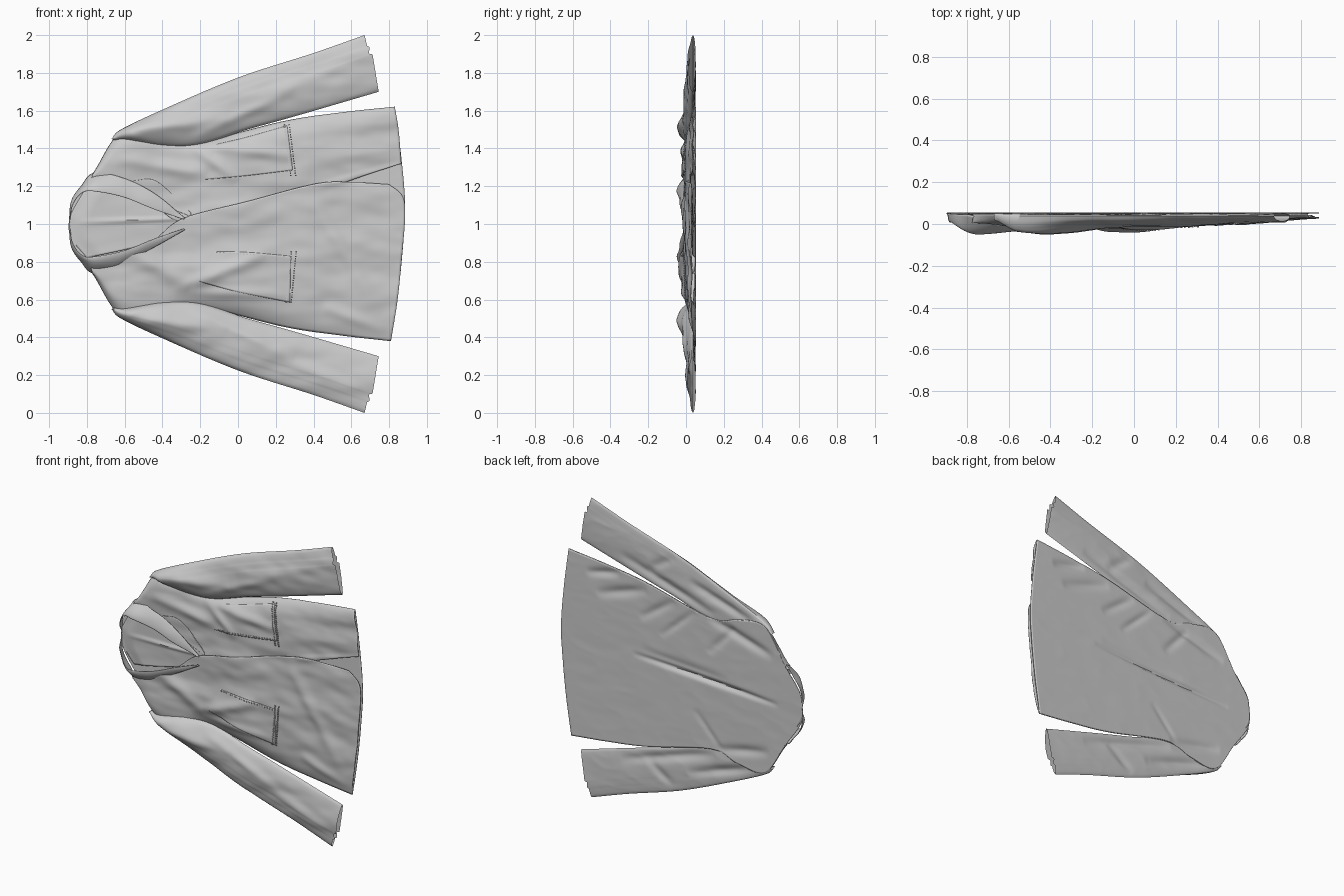
import bpy, bmesh, math
from mathutils import Vector, noise
from mathutils.bvhtree import BVHTree

if "Cube" in bpy.data.objects:
    bpy.data.objects.remove(bpy.data.objects["Cube"])


def mirror(pts):
    """Reflect (x, z) points across the jacket's centre line z = 1."""
    return [(x, 2 - z) for x, z in pts]


def curve(pts, n, smooth=True):
    """Evenly resample a polyline, optionally rounded with Catmull-Rom."""
    p = [Vector(q) for q in pts]
    if smooth and len(p) > 2:
        e = [2 * p[0] - p[1]] + p + [2 * p[-1] - p[-2]]
        fine = []
        for i in range(1, len(e) - 2):
            a, b, c, d = e[i - 1:i + 3]
            for k in range(12):
                t = k / 12
                fine.append(0.5 * (2 * b + (c - a) * t + (2 * a - 5 * b + 4 * c - d) * t * t
                                   + (3 * b - a - 3 * c + d) * t ** 3))
        p = fine + [p[-1]]
    acc = [0]
    for a, b in zip(p, p[1:]):
        acc.append(acc[-1] + (b - a).length)
    out, j = [], 0
    for i in range(n + 1):
        s = acc[-1] * i / n
        while j < len(p) - 2 and acc[j + 1] < s:
            j += 1
        out.append(p[j].lerp(p[j + 1], (s - acc[j]) / max(acc[j + 1] - acc[j], 1e-9)))
    return out


def cloth(name, low, high, left, right, layers, nu, nv, thick=0.004, smooth_ends=True):
    """Fill four edges with a cloth grid; each layer gives depth y(u, v, x, z)."""
    B, T = curve(low, nu), curve(high, nu)
    L, R = curve(left, nv, smooth_ends), curve(right, nv, smooth_ends)
    bm = bmesh.new()
    for depth in layers:
        g = []
        for i in range(nu + 1):
            u, row = i / nu, []
            for j in range(nv + 1):
                v = j / nv
                q = (B[i] * (1 - v) + T[i] * v + L[j] * (1 - u) + R[j] * u
                     - (B[0] * (1 - v) + T[0] * v) * (1 - u) - (B[nu] * (1 - v) + T[nu] * v) * u)
                y = max(-0.053, min(0.053, depth(u, v, q.x, q.y)))
                row.append(bm.verts.new((q.x, y, q.y)))
            g.append(row)
        for i in range(nu):
            for j in range(nv):
                bm.faces.new((g[i][j], g[i + 1][j], g[i + 1][j + 1], g[i][j + 1]))
    bmesh.ops.remove_doubles(bm, verts=bm.verts, dist=1e-5)
    bmesh.ops.recalc_face_normals(bm, faces=bm.faces)
    return finish(name, bm, thick)


def finish(name, bm, thick=0):
    me = bpy.data.meshes.new(name)
    bm.to_mesh(me)
    bm.free()
    ob = bpy.data.objects.new(name, me)
    bpy.context.collection.objects.link(ob)
    if thick:
        m = ob.modifiers.new("cloth_thickness", 'SOLIDIFY')
        m.thickness, m.offset = thick, 0
    bpy.context.view_layer.objects.active = ob
    ob.select_set(True)
    bpy.ops.object.shade_smooth_by_angle(angle=math.radians(40))
    ob.select_set(False)
    return ob


def crease(x, z, x0, z0, x1, z1, w, h):
    """Soft ridge of height h along a segment, fading out at both ends."""
    d, p = Vector((x1 - x0, z1 - z0)), Vector((x - x0, z - z0))
    t = max(0, min(1, p.dot(d) / d.length_squared))
    return h * math.sin(math.pi * t) ** .7 * math.exp(-((p - d * t).length / w) ** 2) if 0 < t < 1 else 0


def interp(x, table):
    for (a, ya), (b, yb) in zip(table, table[1:]):
        if x <= b:
            t = max(0, (x - a) / (b - a))
            return ya + (yb - ya) * t * t * (3 - 2 * t)
    return table[-1][1]


def ripple(x, z, amp, seed=0):
    return amp * noise.noise((x * 3 + z, z * 7 - x, seed)) + amp * .4 * noise.noise((x * 8, z * 16, seed))


# folds on the front, then dents in the back
FOLDS = [(-.65, 1.35, -.15, 1.26, .035, .016), (-.28, 1.43, .3, 1.36, .035, .018),
         (-.25, 1.42, .0, 1.23, .03, .014), (.3, 1.33, .88, 1.42, .045, .012),
         (.42, 1.20, .9, 1.32, .02, .008), (-.35, .64, .15, .84, .035, .018),
         (-.25, .67, -.6, .87, .04, .016), (-.3, .64, .3, .62, .03, .014),
         (.35, 1.2, .76, .52, .04, .012), (.45, .56, .78, .43, .03, .014)]
DENTS = [(-.72, .99, .36, 1.05, .016, .018), (-.35, 1.05, .3, 1.09, .03, .008),
         (-.68, 1.3, -.2, 1.44, .03, .016), (-.4, 1.42, -.2, 1.2, .025, .010),
         (-.1, 1.45, .15, 1.22, .02, .010), (.05, 1.48, .3, 1.3, .025, .012),
         (.25, 1.5, .62, 1.38, .03, .014), (.45, 1.56, .7, 1.5, .025, .014),
         (-.65, .66, -.25, .57, .03, .014), (-.3, .58, -.1, .8, .02, .006)]
DEPTH = [(-.78, .06), (-.6, .07), (-.36, .055), (0, .078), (.3, .065), (.6, .045), (.88, .033)]


def front_depth(edge, x, z):
    rise = 1 - math.exp(-edge / 0.10)
    bump = sum(crease(x, z, *f) for f in FOLDS) + ripple(x, z, .011)
    return .048 - rise * (interp(x, DEPTH) - .013 + bump)


def back_depth(u, v, x, z):
    return .052 - sum(crease(x, z, *d) for d in DENTS) - abs(ripple(x, z, .002, 5))


# body: full back, with side seams shared by the fronts
SIDE_HIGH = [(-.77, 1.26), (-.62, 1.485), (-.42, 1.48), (-.22, 1.435), (.25, 1.545), (.55, 1.59), (.83, 1.62)]
SIDE_LOW = mirror(SIDE_HIGH)
NECK = [(-.77, .74), (-.85, .85), (-.89, .93), (-.893, 1.03), (-.87, 1.13), (-.77, 1.26)]
HEM = [(.81, .38), (.85, .65), (.875, .9), (.885, 1.1), (.865, 1.35), (.83, 1.62)]
SIDE_LOW[-1] = HEM[0]
cloth("back_panel", SIDE_LOW, SIDE_HIGH, NECK, HEM, [back_depth], 130, 110)

# overlapping front panel and the one underneath
over = cloth("front_panel_over", SIDE_LOW,
             [(-.78, .77), (-.6, .83), (-.45, .91), (-.29, 1.03), (.05, 1.12), (.42, 1.215), (.62, 1.22), (.80, 1.21)],
             [SIDE_LOW[0], (-.78, .77)],
             [HEM[0], (.845, .6), (.87, .85), (.885, 1.05), (.87, 1.15), (.80, 1.21)],
             [lambda u, v, x, z: front_depth(v, x, z)], 130, 64)
under = cloth("front_panel_under",
              [(-.78, 1.23), (-.6, 1.18), (-.45, 1.11), (-.29, 1.01), (.05, 1.08), (.42, 1.17), (.65, 1.25), (.865, 1.32)],
              SIDE_HIGH, [(-.78, 1.23), (-.77, 1.26)], [(.865, 1.32), (.85, 1.5), (.83, 1.62)],
              [lambda u, v, x, z: front_depth(1 - v, x, z) + .012 * (1 - v)], 130, 50)
TREES = {k: BVHTree.FromPolygons([v.co for v in o.data.vertices], [p.vertices for p in o.data.polygons])
         for k, o in (("upper", under), ("lower", over))}


def on_chest(side, x, z):
    hit = TREES[side].ray_cast((x, -1, z), (0, 1, 0))[0]
    return hit.y if hit else .01


# visible lining behind the neck opening, with a centre seam
cloth("neck_lining", [(-.80, .82), (-.5, .89), (-.2, 1.0)], [(-.80, 1.2), (-.5, 1.14), (-.2, 1.04)],
      [(-.80, .82), (-.885, .93), (-.888, 1.04), (-.80, 1.2)], [(-.2, 1.0), (-.2, 1.04)],
      [lambda u, v, x, z: interp(u, [(0, .05), (.15, .036), (1, .022)])
       - crease(x, z, -.85, 1.01, -.25, 1.03, .012, .009) - ripple(x, z, .004)], 60, 36)

# sleeves: closed flattened tubes with a notched cuff
OUT = [(-.67, 1.45), (-.62, 1.50), (-.4, 1.605), (0, 1.775), (.4, 1.905), (.67, 2.0)]
INN = [(-.66, 1.445), (-.58, 1.44), (-.4, 1.412), (-.2, 1.42), (.05, 1.50), (.3, 1.57), (.745, 1.70)]
CUFF = [(.745, 1.70), (.712, 1.90), (.692, 1.90), (.698, 1.94), (.684, 1.94), (.67, 2.0)]
SWELL = [(0, .03), (.09, .078), (.4, .052), (.75, .032), (1, .026)]


def sleeve_front(u, v, x, z):
    m = 1 + abs(z - 1)
    b = (crease(x, m, -.55, 1.50, -.05, 1.56, .035, .014) + crease(x, m, -.25, 1.45, .3, 1.71, .03, .012)
         + crease(x, m, .0, 1.63, .65, 1.87, .035, .008) + ripple(x, z, .012, 2))
    return .038 - max(0, math.sin(math.pi * v)) ** .5 * (interp(u, SWELL) + b)


def sleeve_back(u, v, x, z):
    m = 1 + abs(z - 1)
    d = (crease(x, m, -.25, 1.46, .45, 1.68, .03, .018) + crease(x, m, -.55, 1.48, -.05, 1.64, .03, .016)
         + crease(x, m, .05, 1.77, .25, 1.63, .03, .010))
    return .038 + max(0, math.sin(math.pi * v)) ** .4 * (.014 - d - abs(ripple(x, z, .005, 3)))


for label, f in (("upper", list), ("lower", mirror)):
    cloth("sleeve_" + label, f(INN), f(OUT), f([INN[0], OUT[0]]), f(CUFF),
          [sleeve_front, sleeve_back], 120, 34, 0, False)

# collar: standing at the neck, crest along the opening, rolling down to the closure
CREST = [(0, .002), (.12, .04), (.36, .098), (.65, .082), (1, .062)]
for label, f, wide in (("upper", list, .04), ("lower", mirror, 0)):
    cloth("collar_" + label,
          f([(-.892, 1.0), (-.875, 1.10), (-.82, 1.168), (-.74, 1.17), (-.6, 1.14), (-.45, 1.08), (-.29, 1.025)]),
          f([(-.894, 1.0), (-.882, 1.12), (-.83, 1.20), (-.76, 1.26 + wide / 4), (-.6, 1.20 + wide),
             (-.44, 1.12 + wide), (-.28, 1.03)]),
          f([(-.892, 1.0), (-.894, 1.0)]), f([(-.29, 1.025), (-.28, 1.03)]),
          [lambda u, v, x, z: .05 - interp(u, CREST)
           * (1 - interp(u, [(.3, .97), (.55, .35), (1, .1)]) * v * v) - ripple(x, z, .004, 7)], 60, 16)

# broad lapel on the underlapping side
cloth("lapel", [(-.58, 1.19), (-.45, 1.12), (-.25, 1.04)], [(-.55, 1.23), (-.43, 1.225), (-.25, 1.06)],
      [(-.58, 1.19), (-.55, 1.23)], [(-.25, 1.04), (-.25, 1.06)],
      [lambda u, v, x, z: on_chest("upper", x, z) - .006], 30, 14)

# patch pockets, each with two rows of stitches at the wide end and one on the inner edge
POCKETS = [("upper", [(-.18, 1.235), (.04, 1.255), (.29, 1.285)], [(-.12, 1.42), (.05, 1.46), (.26, 1.52)],
            [((.28, 1.25), (.245, 1.53)), ((.306, 1.25), (.271, 1.53)), ((-.15, 1.245), (.27, 1.29))]),
           ("lower", [(-.22, .70), (0, .64), (.275, .585)], [(-.13, .855), (.05, .85), (.28, .83)],
            [((.255, .58), (.283, .86)), ((.281, .58), (.309, .86)), ((-.12, .85), (.27, .825))])]
for label, low, high, rows in POCKETS:
    cloth("pocket_" + label, low, high, [low[0], high[0]], [low[-1], high[-1]],
          [lambda u, v, x, z: on_chest(label, x, z) - .005 * min(1, u * 6)], 50, 26, .003)
    bm = bmesh.new()
    for a, b in rows:
        for k in range(22):
            p = Vector(a).lerp(Vector(b), (k + .5) / 22)
            c = bmesh.ops.create_cube(bm, size=1)["verts"]
            bmesh.ops.scale(bm, vec=(.007, .006, .007), verts=c)
            bmesh.ops.translate(bm, vec=(p.x, on_chest(label, p.x, p.y) - .008, p.y), verts=c)
    finish("pocket_stitches_" + label, bm)
